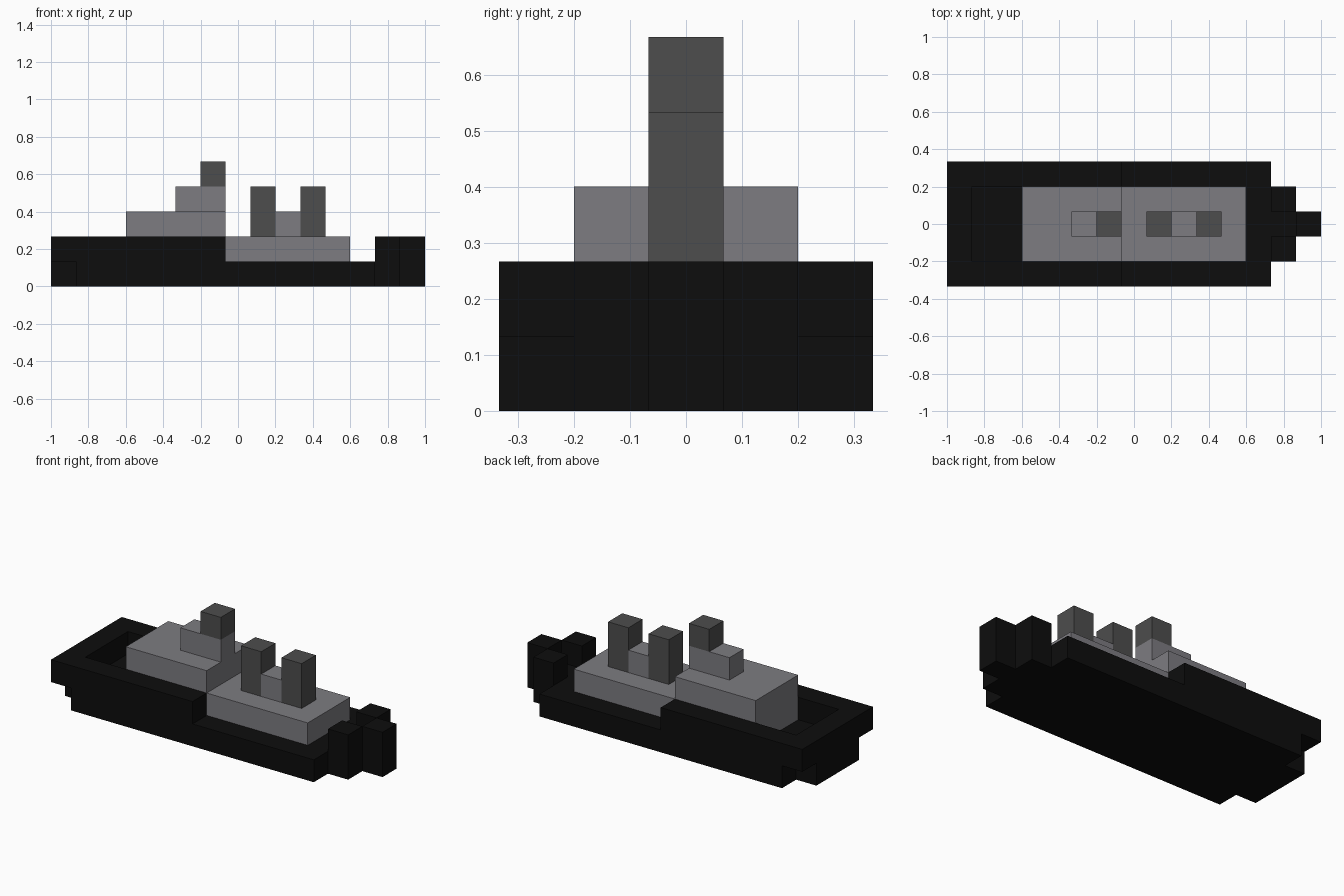
import bpy
import bmesh

if "Cube" in bpy.data.objects:
    bpy.data.objects.remove(bpy.data.objects["Cube"])

U = 2 / 15  # one block; the ship is 15 x 5 x 5 blocks


def material(name, rgb):
    m = bpy.data.materials.new(name)
    m.diffuse_color = (*rgb, 1)
    m.use_nodes = True
    m.node_tree.nodes["Principled BSDF"].inputs["Base Color"].default_value = m.diffuse_color
    return m


BLACK = material("hull_black", (0.004, 0.004, 0.004))
GREY = material("cabin_grey", (0.205, 0.202, 0.220))
DARK = material("funnel_dark_grey", (0.075, 0.075, 0.075))


def prism(name, outline, z0, z1, mat):
    """Extrude a plan outline (x from stern, y from centreline, in blocks)."""
    bm = bmesh.new()
    face = bm.faces.new([bm.verts.new(((x - 7.5) * U, y * U, z0 * U)) for x, y in outline])
    top = bmesh.ops.extrude_face_region(bm, geom=[face])["geom"]
    bmesh.ops.translate(bm, vec=(0, 0, (z1 - z0) * U),
                        verts=[g for g in top if isinstance(g, bmesh.types.BMVert)])
    bmesh.ops.recalc_face_normals(bm, faces=bm.faces)
    mesh = bpy.data.meshes.new(name)
    bm.to_mesh(mesh)
    bm.free()
    mesh.materials.append(mat)
    obj = bpy.data.objects.new(name, mesh)
    bpy.context.collection.objects.link(obj)
    return obj


def symmetric(half):
    """Complete an outline given only its -y half, stern to bow."""
    return half + [(x, -y) for x, y in reversed(half)]


def box(name, x0, x1, half_width, z0, z1, mat, y=0):
    w = half_width
    return prism(name, [(x0, y - w), (x1, y - w), (x1, y + w), (x0, y + w)], z0, z1, mat)


# Hull with stepped bow and notched stern corners
prism("lower_hull", symmetric([(0, -1.5), (1, -1.5), (1, -2.5), (13, -2.5), (13, -1.5),
                               (14, -1.5), (14, -0.5), (15, -0.5)]), 0, 1, BLACK)

# U-shaped raised rim around the sunken stern deck
prism("stern_rim", symmetric([(0, -2.5), (7, -2.5), (7, -1.5), (1, -1.5)]), 1, 2, BLACK)

# Raised bow blocks around a small open well
for side, y in (("right", -1), ("left", 1)):
    box("bow_block_" + side, 13, 14, 0.5, 1, 2, BLACK, y)
box("bow_tip", 14, 15, 0.5, 1, 2, BLACK)

# Cabins
box("rear_cabin", 3, 7, 1.5, 1, 3, GREY)
box("front_cabin", 7, 12, 1.5, 1, 2, GREY)
box("upper_cabin", 5, 7, 0.5, 3, 4, GREY)
box("funnel_link", 9, 10, 0.5, 2, 3, GREY)

# Funnels
box("rear_funnel", 6, 7, 0.5, 4, 5, DARK)
for name, x in (("middle_funnel", 8), ("front_funnel", 10)):
    box(name, x, x + 1, 0.5, 2, 4, DARK)
